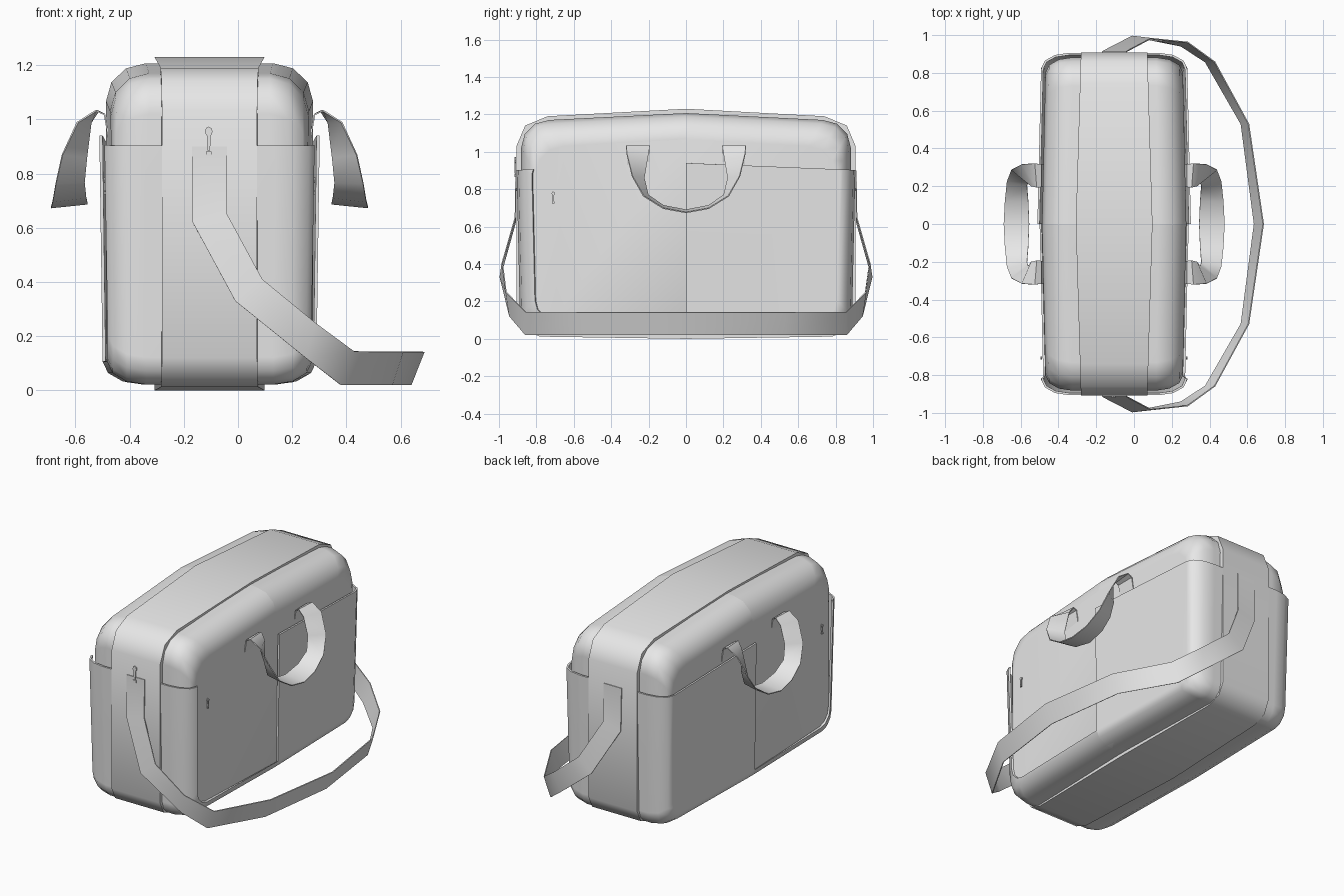
import bpy, bmesh, math
from mathutils import Vector

cube = bpy.data.objects.get("Cube")
if cube:
    bpy.data.objects.remove(cube, do_unlink=True)

CENTRE_X = -0.105  # middle of the bag body

# One plain grey for the whole bag
grey = bpy.data.materials.new("plain grey")
grey.use_nodes = True
colour = (0.8, 0.8, 0.8, 1)
grey.diffuse_color = colour
grey.node_tree.nodes["Principled BSDF"].inputs["Base Color"].default_value = colour


def finish(name, bm, angle=40, thickness=0, weighted=False):
    """Turn a bmesh into an object, with optional thickness and smooth shading."""
    bmesh.ops.recalc_face_normals(bm, faces=bm.faces)
    mesh = bpy.data.meshes.new(name)
    bm.to_mesh(mesh)
    bm.free()
    mesh.materials.append(grey)
    obj = bpy.data.objects.new(name, mesh)
    bpy.context.collection.objects.link(obj)
    bpy.ops.object.select_all(action='DESELECT')
    obj.select_set(True)
    bpy.context.view_layer.objects.active = obj
    if thickness:
        mod = obj.modifiers.new("thickness", 'SOLIDIFY')
        mod.thickness = thickness
        bpy.ops.object.modifier_apply(modifier=mod.name)
    bpy.ops.object.shade_smooth_by_angle(angle=math.radians(angle))
    if weighted:
        obj.modifiers.new("weighted", 'WEIGHTED_NORMAL').keep_sharp = True
    return obj


def loft(bm, rows, closed=True):
    """Join rows of points with quads."""
    rings = [[bm.verts.new(p) for p in row] for row in rows]
    count = len(rings[0])
    for a, b in zip(rings, rings[1:]):
        for i in range(count if closed else count - 1):
            j = (i + 1) % count
            bm.faces.new((a[i], a[j], b[j], b[i]))
    return rings


def outline(hy, z0, z1, inset):
    """Rounded outline in the y-z plane with a raised middle."""
    hy, z0, z1 = hy - 0.08 * inset, z0 + 0.085 * inset, z1 - 0.14 * inset
    half = []
    for r, cz, start in ((0.15, z1 - 0.15, 90), (0.1, z0 + 0.1, 0)):
        for k in range(4):
            a = math.radians(start - 30 * k)
            half.append((hy - r + r * math.cos(a), cz + r * math.sin(a)))
    mirrored = [(-y, z) for y, z in reversed(half)]
    return [(0, z1 + 0.037)] + half + [(0, z0)] + mirrored


def shell(hx, hy, z0, z1):
    """Soft box that swells slightly at the middle of its length."""
    bm = bmesh.new()
    steps = [math.radians(a) for a in (0, 30, 60, 90)]
    sections = [(hx - 0.14 * (1 - math.cos(a)), 1 - math.sin(a)) for a in steps]
    sections += [(-x, f) for x, f in reversed(sections)]
    rings = loft(bm, [[(x, y, z) for y, z in outline(hy, z0, z1, f)] for x, f in sections])
    bm.faces.new(rings[0])
    bm.faces.new(rings[-1])
    bmesh.ops.bisect_plane(bm, geom=bm.verts[:] + bm.edges[:] + bm.faces[:],
                           plane_co=(0, 0, 0), plane_no=(0, 1, 0))
    for v in bm.verts:
        v.co.x *= 1 + 0.055 * (1 - abs(v.co.y) / hy)
    return bm


def shift(bm):
    bmesh.ops.translate(bm, verts=bm.verts, vec=(CENTRE_X, 0, 0))


# Main body
bm = shell(0.362, 0.882, 0.028, 1.17)
shift(bm)
finish("bag_body", bm, 60, weighted=True)

# Lower outer shell, cut along a gently peaked rim that flares outward
bm = shell(0.374, 0.888, 0.022, 1.17)
for side in (1, -1):
    faces = [f for f in bm.faces if f.calc_center_median().y * side > 0]
    edges = list({e for f in faces for e in f.edges})
    verts = list({v for f in faces for v in f.verts})
    bmesh.ops.bisect_plane(bm, geom=verts + edges + faces, clear_outer=True,
                           plane_co=(0, 0, 0.94), plane_no=(0, 0.042 * side, 1))
for v in bm.verts:
    if v.co.z > 0.8:
        v.co.x *= 1.03
        v.co.y *= 1.02
shift(bm)
finish("lower_shell", bm, 60, thickness=0.012, weighted=True)

# Raised band around the middle
half = [(0, 1.23), (0.74, 1.19), (0.86, 1.14), (0.907, 1.03),
        (0.907, 0.12), (0.87, 0.045), (0.78, 0.012), (0, 0)]
profile = half + [(-y, z) for y, z in reversed(half[1:-1])]
bm = bmesh.new()
rings = loft(bm, [[(CENTRE_X + s * (0.203 - 0.03 * abs(y)), y, z) for y, z in profile]
                  for s in (-1, 1)])
for ring in rings:
    bm.faces.new(ring)
finish("centre_band", bm, 50)


def ribbon(name, half_rows, thickness, flip=1):
    """Strap given by edge pairs up to y = 0, mirrored to the other half."""
    rows = half_rows + [[(x, -y, z) for x, y, z in row] for row in reversed(half_rows[:-1])]
    if flip < 0:
        rows = [[(2 * CENTRE_X - x, y, z) for x, y, z in row] for row in rows]
    bm = bmesh.new()
    loft(bm, rows, closed=False)
    return finish(name, bm, 40, thickness)


# Carry handles, turning from flat tabs into a hanging loop
handle = [
    [(0.262, -0.315, 0.92), (0.262, -0.195, 0.92)],
    [(0.28, -0.317, 1.02), (0.28, -0.195, 1.02)],
    [(0.315, -0.32, 1.035), (0.305, -0.193, 1.033)],
    [(0.385, -0.315, 0.99), (0.335, -0.2, 0.99)],
    [(0.44, -0.285, 0.87), (0.35, -0.222, 0.86)],
    [(0.463, -0.225, 0.765), (0.357, -0.2, 0.77)],
    [(0.474, -0.12, 0.7), (0.35, -0.12, 0.715)],
    [(0.48, 0, 0.678), (0.345, 0, 0.692)],
]
ribbon("left_handle", handle, 0.006)
ribbon("right_handle", handle, 0.006, -1)

# Long shoulder strap hanging to one side
strap = [
    [(-0.17, -0.912, 0.9), (-0.04, -0.912, 0.9)],
    [(-0.167, -0.916, 0.62), (-0.04, -0.916, 0.65)],
    [(-0.01, -0.997, 0.33), (0.09, -0.985, 0.41)],
    [(0.25, -0.945, 0.12), (0.285, -0.965, 0.25)],
    [(0.38, -0.86, 0.02), (0.43, -0.86, 0.143)],
    [(0.57, -0.53, 0.02), (0.61, -0.53, 0.142)],
    [(0.64, 0, 0.02), (0.688, 0, 0.141)],
]
ribbon("shoulder_strap", strap, 0.006)


def pull(name, centre, turn, size):
    """Small fastener: a round tab on a thin stem with a square foot."""
    bm = bmesh.new()
    disc = [(0.014 * math.cos(k * math.pi / 4), 0.045 + 0.018 * math.sin(k * math.pi / 4))
            for k in range(8)]
    stem = [(-0.005, -0.025), (0.005, -0.025), (0.007, 0.03), (-0.007, 0.03)]
    foot = [(-0.01, -0.045), (0.01, -0.045), (0.01, -0.028), (-0.01, -0.028)]
    c, s = math.cos(turn), math.sin(turn)
    for shape in (disc, stem, foot):
        bm.faces.new([bm.verts.new(Vector(centre) + Vector((u * c, u * s, w)) * size)
                      for u, w in shape])
    finish(name, bm, 30, thickness=0.008)


pull("front_pull", (CENTRE_X - 0.003, -0.918, 0.91), 0, 1)
pull("left_pull", (0.284, -0.71, 0.75), math.pi / 2, 0.6)
pull("right_pull", (2 * CENTRE_X - 0.284, -0.71, 0.75), -math.pi / 2, 0.6)
